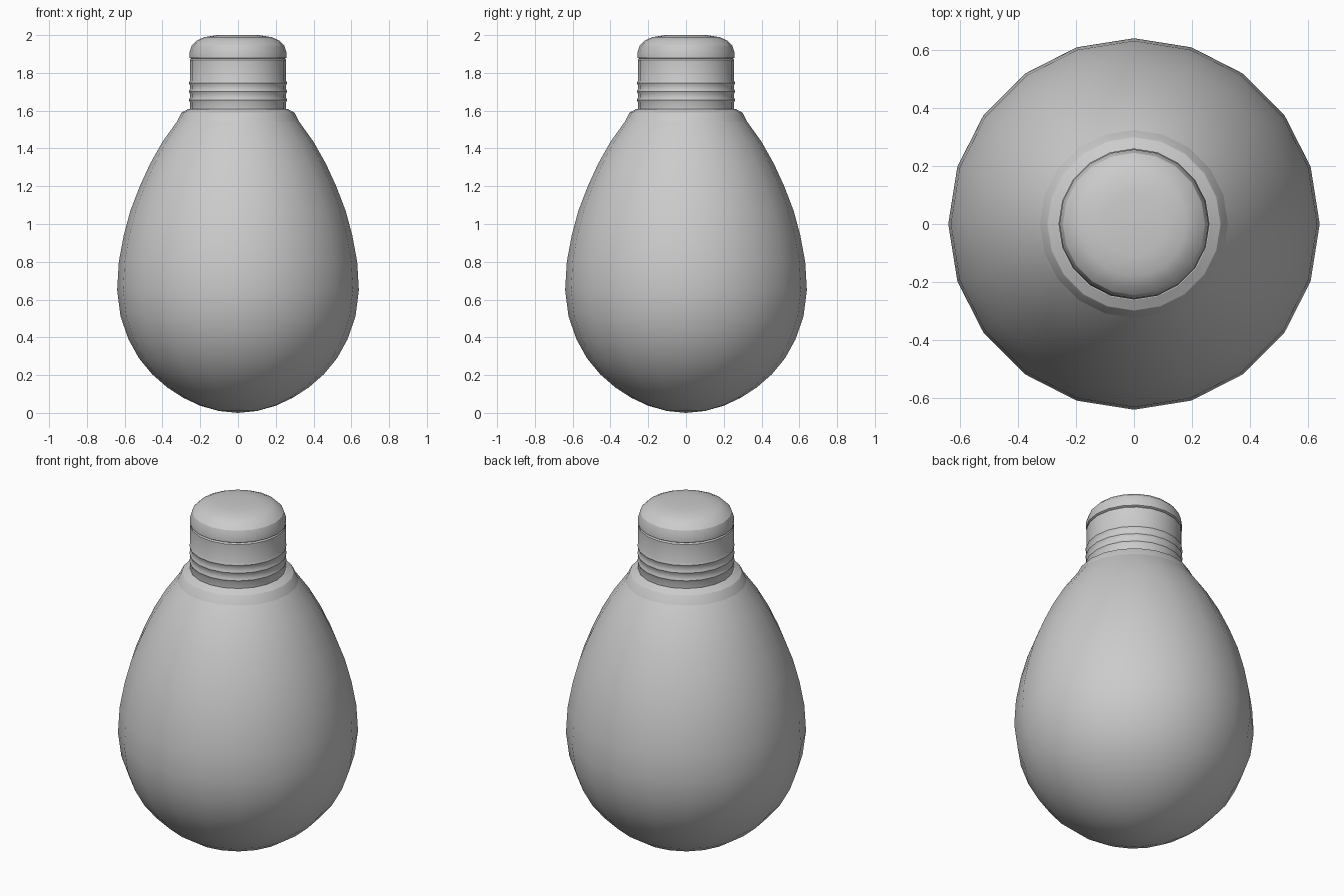
import bpy, bmesh
from math import cos, sin, pi, radians

if "Cube" in bpy.data.objects:
    bpy.data.objects.remove(bpy.data.objects["Cube"])

SIDES = 20


def lathe(name, profile, angle):
    """Revolve (radius, z) points about z; zero radius makes a pole."""
    bm = bmesh.new()
    rings = []
    for r, z in profile:
        if r == 0:
            rings.append([bm.verts.new((0, 0, z))] * SIDES)
        else:
            rings.append([bm.verts.new((r * cos(2 * pi * i / SIDES),
                                        r * sin(2 * pi * i / SIDES), z))
                          for i in range(SIDES)])
    for a, b in zip(rings, rings[1:]):
        for i in range(SIDES):
            j = (i + 1) % SIDES
            bm.faces.new(dict.fromkeys((a[i], a[j], b[j], b[i])))
    bmesh.ops.recalc_face_normals(bm, faces=bm.faces)
    mesh = bpy.data.meshes.new(name)
    bm.to_mesh(mesh)
    bm.free()
    ob = bpy.data.objects.new(name, mesh)
    bpy.context.collection.objects.link(ob)
    bpy.ops.object.select_all(action='DESELECT')
    ob.select_set(True)
    bpy.context.view_layer.objects.active = ob
    bpy.ops.object.shade_smooth_by_angle(angle=radians(angle))
    return ob


# Pear-shaped glass
lathe("glass_bulb", [
    (0, 0), (0.10, 0.01), (0.20, 0.038), (0.29, 0.08), (0.375, 0.135),
    (0.455, 0.205), (0.525, 0.29), (0.58, 0.39), (0.622, 0.51), (0.64, 0.65),
    (0.631, 0.80), (0.605, 0.94), (0.57, 1.07), (0.52, 1.20), (0.465, 1.32),
    (0.40, 1.435), (0.325, 1.54), (0.295, 1.575)], 35)

# Collar between glass and screw base
lathe("collar", [(0.327, 1.535), (0.302, 1.585), (0.298, 1.59),
                 (0.262, 1.61), (0.25, 1.61)], 20)

# Screw base with shallow ridges
base = [(0.255, 1.60)]
for k in range(3):
    z = 1.645 + k * 0.045
    base += [(0.255, z), (0.260, z + 0.012), (0.255, z + 0.024)]
base += [(0.255, 1.868), (0.248, 1.875)]
lathe("screw_base", base, 35)

# Rounded end cap
lathe("end_cap", [(0.248, 1.875), (0.257, 1.88), (0.257, 1.91), (0.245, 1.945),
                  (0.22, 1.97), (0.18, 1.989), (0.11, 2.0), (0, 2.0)], 20)
